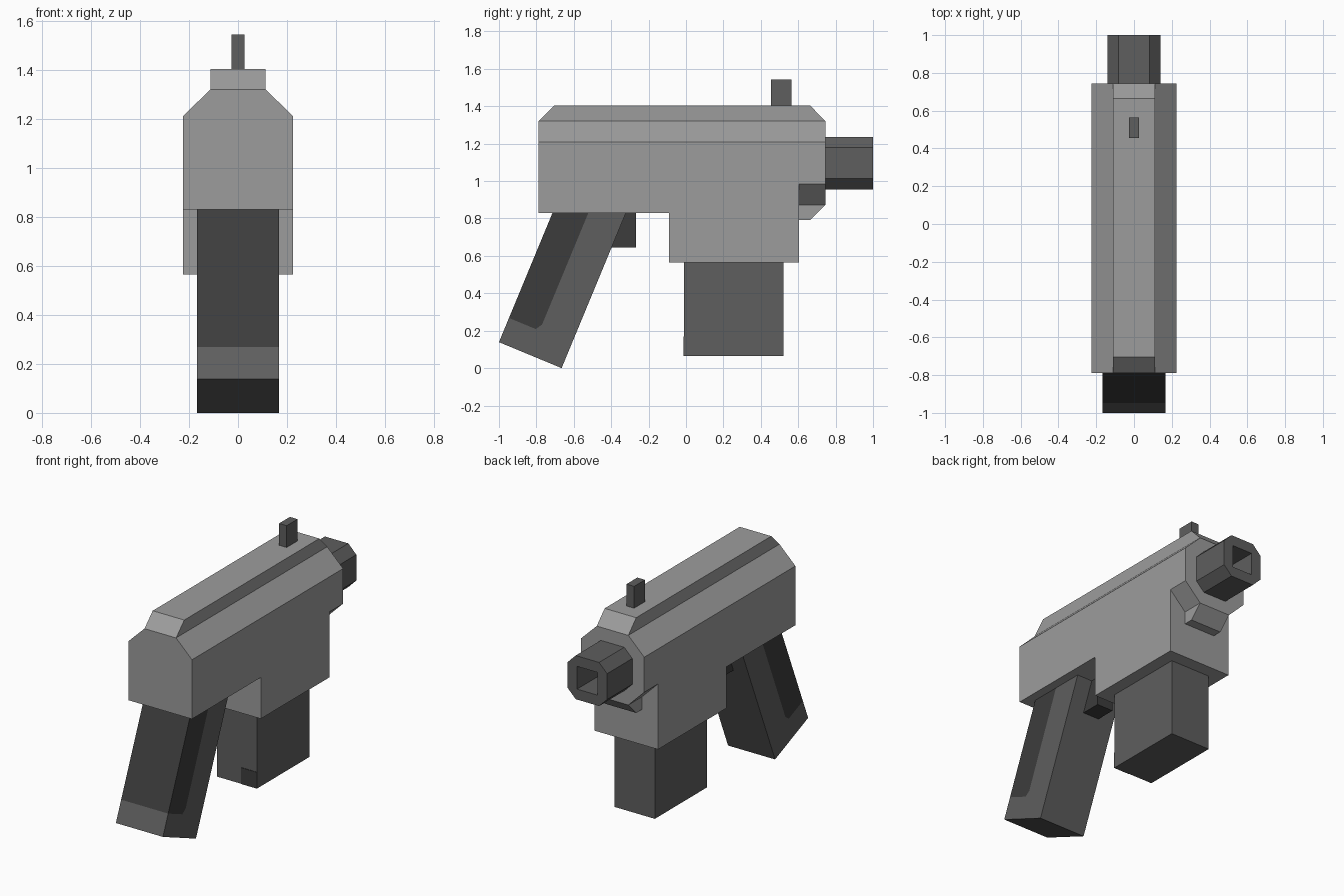
import bpy, bmesh, math
from mathutils import Vector

if "Cube" in bpy.data.objects:
    bpy.data.objects.remove(bpy.data.objects["Cube"])


def material(name, v):
    m = bpy.data.materials.new(name)
    m.diffuse_color = (v, v, v, 1)
    m.use_nodes = True
    m.node_tree.nodes["Principled BSDF"].inputs["Base Color"].default_value = m.diffuse_color
    return m


LIGHT = material("light_grey", 0.335)
MID = material("mid_grey", 0.112)
DARK = material("dark_grey", 0.046)


def finish(bm, name, *mats):
    bmesh.ops.dissolve_limit(bm, angle_limit=0.01, verts=bm.verts, edges=bm.edges,
                             delimit={'MATERIAL'})
    bmesh.ops.recalc_face_normals(bm, faces=bm.faces)
    me = bpy.data.meshes.new(name)
    bm.to_mesh(me)
    bm.free()
    for m in mats:
        me.materials.append(m)
    ob = bpy.data.objects.new(name, me)
    bpy.context.collection.objects.link(ob)
    return ob


def prism(bm, faces, points, half):
    """Extrude side-profile faces (y, z) across x from -half to half."""
    vs = [bm.verts.new((-half, y, z)) for y, z in points]
    fs = [bm.faces.new([vs[i] for i in f]) for f in faces]
    res = bmesh.ops.extrude_face_region(bm, geom=fs, use_keep_orig=True)
    new = [g for g in res["geom"] if isinstance(g, bmesh.types.BMVert)]
    bmesh.ops.translate(bm, verts=new, vec=(2 * half, 0, 0))
    bm.normal_update()


def box(name, mat, half, y0, y1, z0, z1):
    bm = bmesh.new()
    prism(bm, [range(4)], [(y0, z0), (y1, z0), (y1, z1), (y0, z1)], half)
    return finish(bm, name, mat)


def step(bm, face, half, y0, y1, z):
    """Extrude a level face to a new height and rectangle."""
    face = bmesh.ops.extrude_discrete_faces(bm, faces=[face])["faces"][0]
    mid = face.calc_center_median()
    for v in face.verts:
        v.co = (math.copysign(half, v.co.x), y0 if v.co.y < mid.y else y1, z)
    return face


def level_face(bm, z):
    return next(f for f in bm.faces if all(abs(v.co.z - z) < 1e-4 for v in f.verts))


# Receiver: side profile, then chamfered shoulders and rail, top and nose underside
B, F, N, W = -0.788, 0.745, 0.605, 0.225
bm = bmesh.new()
prism(bm, [range(8)], [(B, .83), (-.09, .83), (-.09, .565), (N, .565),
                       (N, .985), (F, .985), (F, 1.21), (B, 1.21)], W)
top = step(bm, level_face(bm, 1.21), .112, B, F, 1.32)
step(bm, top, .112, B + .083, F - .08, 1.403)
low = step(bm, level_face(bm, .985), .112, N, F, .873)
step(bm, low, .112, N, F - .08, .792)
finish(bm, "receiver", LIGHT)

# Barrel: eight-sided tube with a square bore
bm = bmesh.new()
a, b, h, cz = .14, .083, .073, 1.096
octo = [(a, -b), (a, b), (b, a), (-b, a), (-a, b), (-a, -b), (-b, -a), (b, -a)]
square = [(h, h), (-h, h), (-h, -h), (h, -h)]


def ring(pts, y):
    return [bm.verts.new((x, y, cz + z)) for x, z in pts]


back, front = ring(octo, F), ring(octo, 1.0)
rim, deep = ring(square, 1.0), ring(square, F + .02)
for i in range(8):
    j = (i + 1) % 8
    bm.faces.new((back[i], back[j], front[j], front[i]))
for i in range(4):
    j = (i + 1) % 4
    p, q, r = front[2 * i + 1], front[(2 * i + 2) % 8], front[(2 * i + 3) % 8]
    bm.faces.new((p, q, rim[i]))
    bm.faces.new((q, r, rim[j], rim[i]))
    bm.faces.new((rim[i], rim[j], deep[j], deep[i]))
bm.faces.new(back)
bm.faces.new(deep)
finish(bm, "barrel", MID)

# Sight, magazine and trigger
box("sight", MID, .027, .455, .565, 1.403, 1.543)
box("magazine", MID, .143, -.01, .52, .065, .565)
box("trigger", DARK, .058, -.40, -.268, .645, .83)

# Small dark patch on the rear of the magazine
patch = box("magazine_patch", DARK, .057, -.013, -.01, .065, .17)
patch.location.x = .086

# Grip: leaning profile split into a dark rear panel and the remaining frame
ang = math.radians(22.5)
along = Vector((math.sin(ang), math.cos(ang)))
across = Vector((math.cos(ang), -math.sin(ang)))
width = .335 / math.cos(ang)
corner = Vector((-1.0, .335 * math.tan(ang)))


def at(u, v=None):
    p = corner + across * u
    if v is None:                       # run up to the receiver underside
        v = (.832 - p.y) / along.y
    return tuple(p + along * v)


bm = bmesh.new()
pts = [at(0, 0), at(width, 0), at(width), at(.177), at(.177, .175),
       at(.155, .14), at(0, .14), at(0)]
prism(bm, [(0, 1, 2, 3, 4, 5, 6), (6, 5, 4, 3, 7)], pts, .167)
for f in bm.faces:
    c = f.calc_center_median()
    d = Vector((c.y, c.z)) - corner
    f.material_index = int(d.dot(across) < .17 and d.dot(along) > .15)
finish(bm, "grip", MID, DARK)
